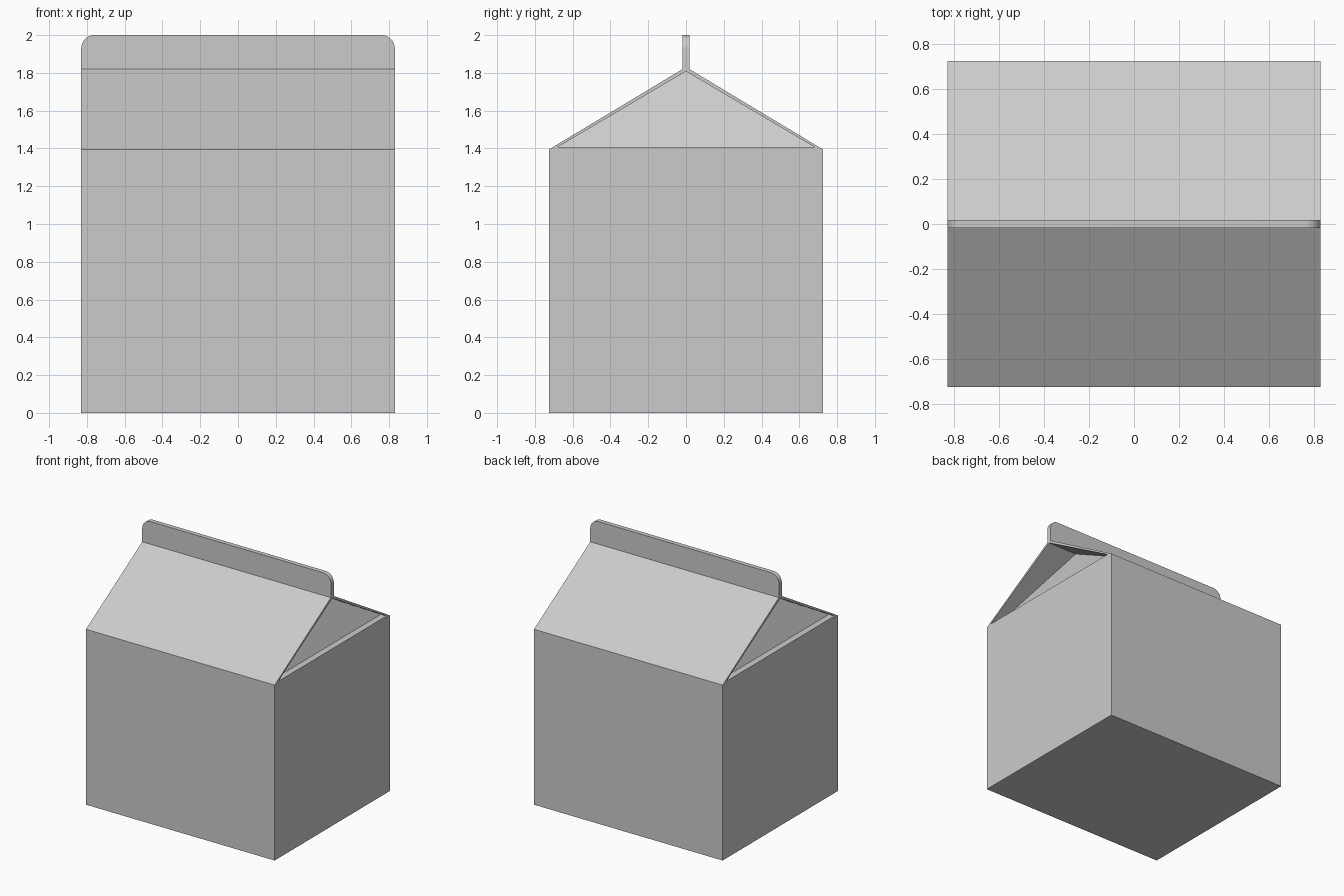
import bpy, bmesh

if "Cube" in bpy.data.objects:
    bpy.data.objects.remove(bpy.data.objects["Cube"])

HX, HY = 0.83, 0.725              # half width and half depth
EAVE, RIDGE, TOP = 1.395, 1.82, 2.0
FIN = 0.018                       # half thickness of the top seam


def prism(name, near, far):
    """Solid joining two matching loops of points."""
    bm = bmesh.new()
    a = [bm.verts.new(p) for p in near]
    b = [bm.verts.new(p) for p in far]
    bm.faces.new(a)
    bm.faces.new(b[::-1])
    for i in range(len(a)):
        j = (i + 1) % len(a)
        bm.faces.new((a[i], b[i], b[j], a[j]))
    bmesh.ops.recalc_face_normals(bm, faces=bm.faces)
    mesh = bpy.data.meshes.new(name)
    bm.to_mesh(mesh)
    bm.free()
    obj = bpy.data.objects.new(name, mesh)
    bpy.context.collection.objects.link(obj)
    return obj


# Carton: end profile with walls, gable roof and seam, extruded along x
half = [(HY, 0), (HY, EAVE), (FIN, RIDGE), (FIN, TOP)]
profile = half + [(-y, z) for y, z in reversed(half)]
carton = prism("carton",
               [(-HX, y, z) for y, z in profile],
               [(HX, y, z) for y, z in profile])

# Rounded upper corners of the seam
bm = bmesh.new()
bm.from_mesh(carton.data)
corners = [e for e in bm.edges
           if all(v.co.z > TOP - 0.01 for v in e.verts)
           and abs(e.verts[0].co.x - e.verts[1].co.x) < 0.01]
bmesh.ops.bevel(bm, geom=corners, offset=0.07, segments=8,
                profile=0.5, affect='EDGES')
bm.to_mesh(carton.data)
bm.free()

# Folded-in gable ends: sloping triangular recess under each roof end
gable = [(-0.68, 1.407), (0.68, 1.407), (0, 1.808)]
inner_x = [0.78, 0.78, 0.57]
bpy.context.view_layer.objects.active = carton
for side in (-1, 1):
    cutter = prism("gable_cutter",
                   [(side * 0.95, y, z) for y, z in gable],
                   [(side * x, y, z) for x, (y, z) in zip(inner_x, gable)])
    cutter.hide_render = True
    mod = carton.modifiers.new("gable_recess", 'BOOLEAN')
    mod.operation = 'DIFFERENCE'
    mod.solver = 'EXACT'
    mod.object = cutter
    bpy.ops.object.modifier_apply(modifier=mod.name)
    bpy.data.objects.remove(cutter)

# Smooth only the rounded seam corners
carton.select_set(True)
bpy.ops.object.shade_smooth_by_angle(angle=0.4)
